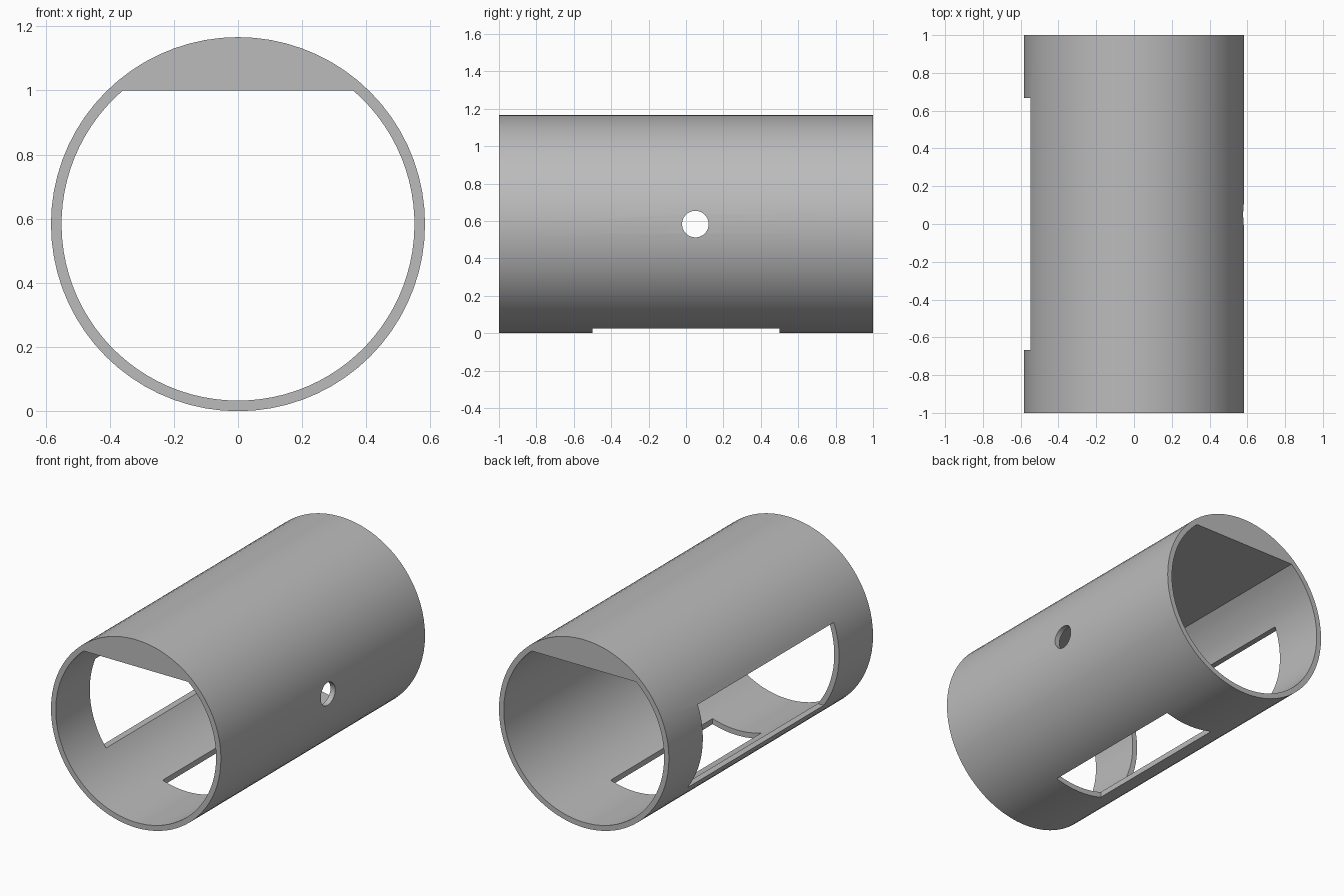
import bpy
import bmesh
from math import sin, cos, asin, pi, radians
from mathutils import Matrix

cube = bpy.data.objects.get("Cube")
if cube:
    bpy.data.objects.remove(cube, do_unlink=True)

OUTER, INNER = 0.583, 0.55
AXIS_Z = OUTER
FLAT_Z = 1.0
SIDES = 72

grey = bpy.data.materials.new("plain grey")
grey.use_nodes = True
colour = (0.5, 0.5, 0.5, 1)
grey.diffuse_color = colour
grey.node_tree.nodes["Principled BSDF"].inputs["Base Color"].default_value = colour


def arc(radius, start, end, steps, centre_x=0.0):
    """Points of an arc in the x-z plane about the tube axis."""
    angles = [start + (end - start) * i / steps for i in range(steps + 1)]
    return [(centre_x + radius * cos(a), AXIS_Z + radius * sin(a)) for a in angles]


def circle(radius, steps, centre_x=0.0):
    return arc(radius, 0, 2 * pi, steps, centre_x)[:-1]


def rectangle(x0, x1, z0, z1):
    return [(x0, z0), (x1, z0), (x1, z1), (x0, z1)]


def prism(name, profile, y0, y1, turn=0.0):
    """Extrude an x-z profile along y, then turn it about z."""
    bm = bmesh.new()
    face = bm.faces.new([bm.verts.new((x, y0, z)) for x, z in profile])
    made = bmesh.ops.extrude_face_region(bm, geom=[face])["geom"]
    moved = [v for v in made if isinstance(v, bmesh.types.BMVert)]
    bmesh.ops.translate(bm, verts=moved, vec=(0, y1 - y0, 0))
    bmesh.ops.rotate(bm, verts=bm.verts, matrix=Matrix.Rotation(turn, 3, "Z"))
    bmesh.ops.recalc_face_normals(bm, faces=bm.faces)
    mesh = bpy.data.meshes.new(name)
    bm.to_mesh(mesh)
    bm.free()
    mesh.materials.append(grey)
    obj = bpy.data.objects.new(name, mesh)
    bpy.context.collection.objects.link(obj)
    return obj


# Solid outer body
tube = prism("tube_housing", circle(OUTER, SIDES), -1, 1)

# Bore with a flat ceiling, leaving a solid segment along the top
ceiling = asin((FLAT_Z - AXIS_Z) / INNER)
bore = arc(INNER, pi - ceiling, 2 * pi + ceiling, SIDES)

cutters = [
    prism("bore_cutter", bore, -1.2, 1.2),
    # Large window in one side wall
    prism("side_window_cutter", rectangle(-0.8, -0.3, 0.25, 0.783), -0.667, 0.667),
    # Slot through the floor
    prism("floor_slot_cutter", rectangle(-0.167, 0.167, -0.2, 0.3), -0.5, 0.5),
    # Round hole in the other side wall
    prism("round_hole_cutter", circle(0.071, 40, 0.05), -0.8, -0.4, radians(90)),
]

bpy.ops.object.select_all(action="DESELECT")
bpy.context.view_layer.objects.active = tube
tube.select_set(True)
for cutter in cutters:
    cutter.hide_render = True
    cut = tube.modifiers.new(cutter.name, "BOOLEAN")
    cut.operation = "DIFFERENCE"
    cut.solver = "EXACT"
    cut.object = cutter
    bpy.ops.object.modifier_apply(modifier=cut.name)
    bpy.data.objects.remove(cutter, do_unlink=True)

bpy.ops.object.shade_smooth_by_angle(angle=radians(30))
